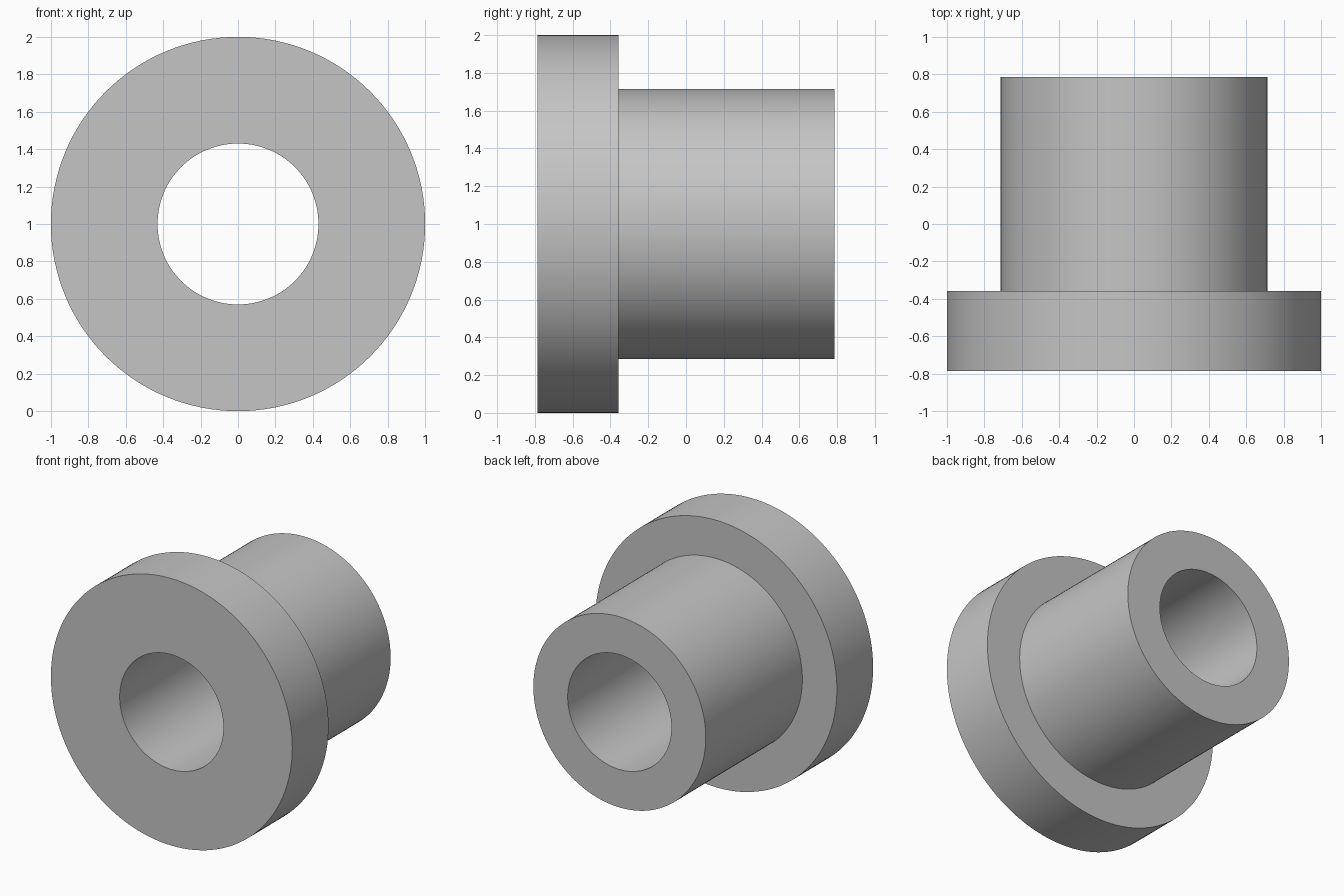
import bpy
import bmesh
import math
from mathutils import Matrix, Vector

cube = bpy.data.objects.get("Cube")
if cube:
    bpy.data.objects.remove(cube, do_unlink=True)

# Dimensions
SEGMENTS = 128
FLANGE_R, BARREL_R, BORE_R = 1.0, 0.714, 0.43
FRONT, SHOULDER, BACK = -0.786, -0.357, 0.786

# Plain grey material
grey = bpy.data.materials.new("plain_grey")
grey.use_nodes = True
colour = (0.56, 0.56, 0.56, 1)
grey.diffuse_color = colour
grey.node_tree.nodes["Principled BSDF"].inputs["Base Color"].default_value = colour


def lathe_y(name, profile, material):
    """Revolve a closed (radius, y) profile about the y axis."""
    bm = bmesh.new()
    verts = [bm.verts.new((r, y, 0)) for r, y in profile]
    edges = [bm.edges.new((v, verts[i - 1])) for i, v in enumerate(verts)]
    bmesh.ops.spin(bm, geom=verts + edges, cent=(0, 0, 0), axis=(0, 1, 0),
                   angle=math.tau, steps=SEGMENTS, use_merge=True)
    bmesh.ops.remove_doubles(bm, verts=bm.verts[:], dist=0.0001)
    bmesh.ops.recalc_face_normals(bm, faces=bm.faces[:])
    bmesh.ops.transform(bm, matrix=Matrix.Translation(Vector((0, 0, FLANGE_R))),
                        verts=bm.verts[:])
    mesh = bpy.data.meshes.new(name)
    bm.to_mesh(mesh)
    bm.free()
    mesh.materials.append(material)
    obj = bpy.data.objects.new(name, mesh)
    bpy.context.collection.objects.link(obj)
    return obj


# Flanged sleeve with a through bore
bushing = lathe_y("flanged_bushing", [
    (BORE_R, FRONT), (FLANGE_R, FRONT), (FLANGE_R, SHOULDER),
    (BARREL_R, SHOULDER), (BARREL_R, BACK), (BORE_R, BACK),
], grey)

# Smooth round walls, crisp rims
bpy.ops.object.select_all(action='DESELECT')
bushing.select_set(True)
bpy.context.view_layer.objects.active = bushing
bpy.ops.object.shade_smooth_by_angle(angle=math.radians(30))
